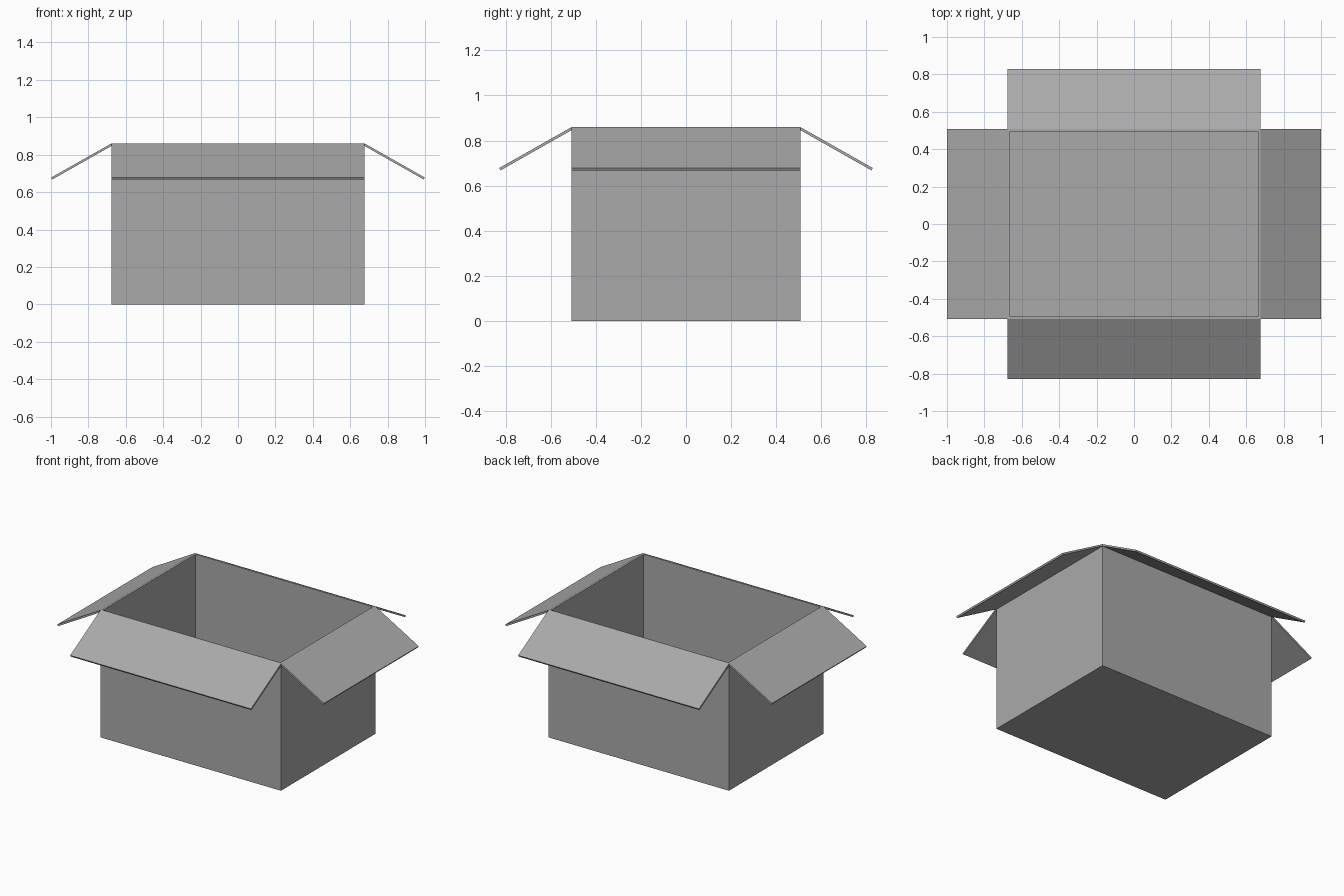
import bpy, bmesh
from math import radians
from mathutils import Matrix, Vector

default = bpy.data.objects.get("Cube")
if default:
    bpy.data.objects.remove(default, do_unlink=True)

HX, HY, HEIGHT = 0.677, 0.507, 0.86   # half width, half depth, rim height
WALL = 0.018
FLAP_LENGTH, FLAP_THICK, FLAP_TILT = 0.37, 0.012, radians(29.5)

card = bpy.data.materials.new("grey_cardboard")
card.use_nodes = True
GREY = (0.4, 0.4, 0.4, 1)
card.diffuse_color = GREY
card.node_tree.nodes["Principled BSDF"].inputs["Base Color"].default_value = GREY


def add_object(name, bm):
    bmesh.ops.recalc_face_normals(bm, faces=bm.faces)
    mesh = bpy.data.meshes.new(name)
    bm.to_mesh(mesh)
    bm.free()
    mesh.materials.append(card)
    obj = bpy.data.objects.new(name, mesh)
    bpy.context.collection.objects.link(obj)
    return obj


def block(size, centre):
    bm = bmesh.new()
    bmesh.ops.create_cube(bm, size=1)
    bmesh.ops.scale(bm, vec=size, verts=bm.verts)
    bmesh.ops.translate(bm, vec=centre, verts=bm.verts)
    return bm


# Open box: inset the top face, then push it down to the inside floor
bm = block((2 * HX, 2 * HY, HEIGHT), (0, 0, HEIGHT / 2))
top = max(bm.faces, key=lambda f: f.calc_center_median().z)
bmesh.ops.inset_region(bm, faces=[top], thickness=WALL)
hollow = bmesh.ops.extrude_discrete_faces(bm, faces=[top])["faces"][0]
bmesh.ops.translate(bm, vec=(0, 0, WALL - HEIGHT), verts=hollow.verts)
add_object("open_box", bm)

# Four flaps hinged on the rim and folded outward
flaps = (("left_flap", 0, HX, HY), ("back_flap", 90, HY, HX),
         ("right_flap", 180, HX, HY), ("front_flap", 270, HY, HX))
for name, turn, reach, half_width in flaps:
    bm = block((FLAP_LENGTH, 2 * half_width, FLAP_THICK),
               (FLAP_LENGTH / 2, 0, -FLAP_THICK / 2))
    hinge = Matrix.Translation(Vector((reach, 0, HEIGHT)))
    placement = (Matrix.Rotation(radians(turn), 4, "Z") @ hinge
                 @ Matrix.Rotation(FLAP_TILT, 4, "Y"))
    bmesh.ops.transform(bm, matrix=placement, verts=bm.verts)
    add_object(name, bm)
